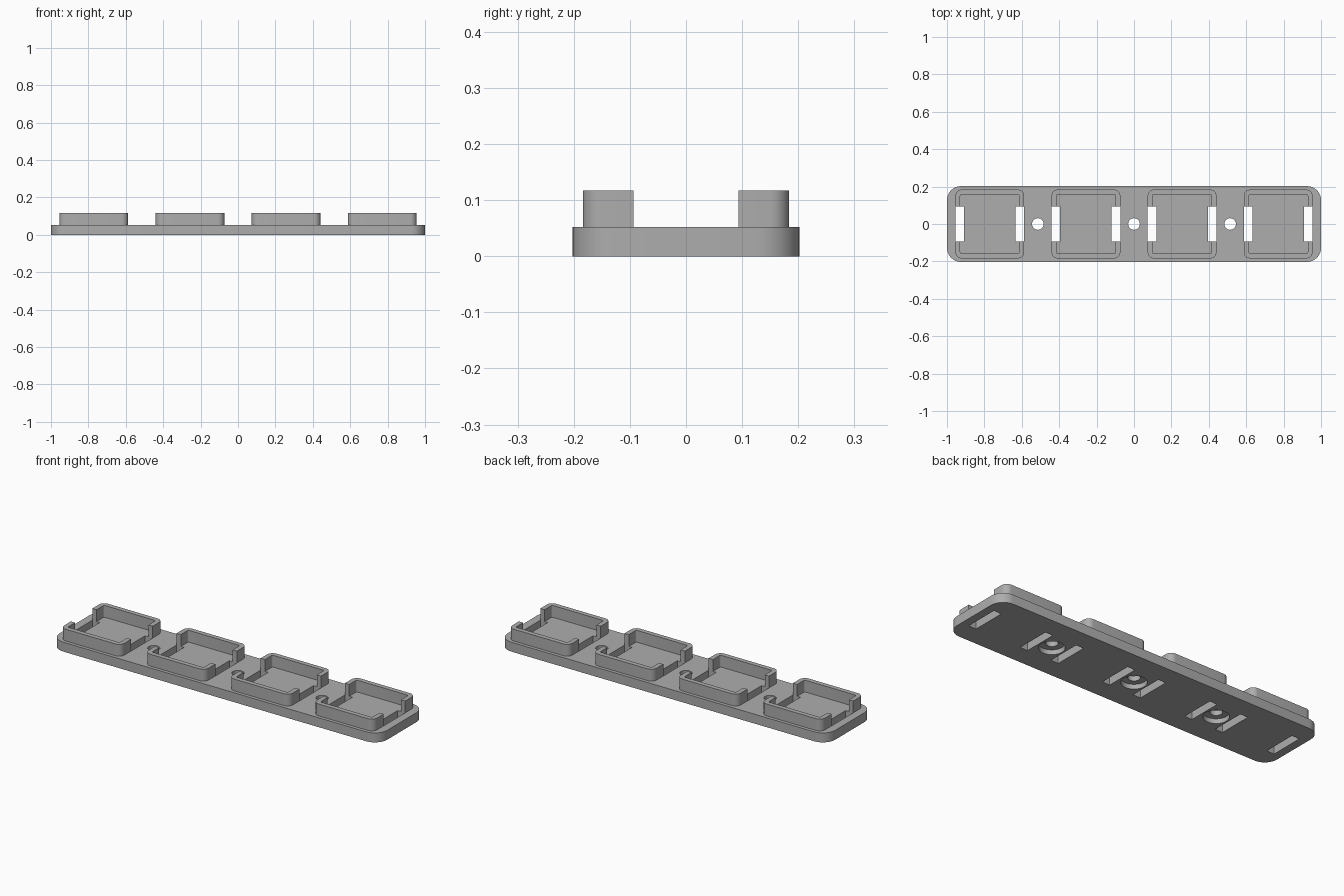
import bpy, bmesh, math

if "Cube" in bpy.data.objects:
    bpy.data.objects.remove(bpy.data.objects["Cube"])

PLATE_TOP, RIM_TOP = 0.052, 0.117
TRAYS = (-0.771, -0.257, 0.257, 0.771)
HOLES = (-0.514, 0.0, 0.514)

grey = bpy.data.materials.new("grey_plastic")
grey.diffuse_color = (0.42, 0.42, 0.42, 1)
grey.use_nodes = True
grey.node_tree.nodes["Principled BSDF"].inputs["Base Color"].default_value = grey.diffuse_color


def rounded_rect(cx, hx, hy, r, n=8):
    """Outline of a rectangle with rounded corners."""
    pts = []
    for k, (sx, sy) in enumerate(((1, 1), (-1, 1), (-1, -1), (1, -1))):
        for i in range(n + 1):
            a = math.pi / 2 * (k + i / n)
            pts.append((cx + sx * (hx - r) + r * math.cos(a),
                        sy * (hy - r) + r * math.sin(a)))
    return pts


def circle(cx, r, n=32):
    return [(cx + r * math.cos(2 * math.pi * i / n), r * math.sin(2 * math.pi * i / n))
            for i in range(n)]


def box(cx, hx, hy):
    return [(cx + hx, hy), (cx - hx, hy), (cx - hx, -hy), (cx + hx, -hy)]


def prism(name, outlines, z0, z1):
    """Closed prisms, one per outline, in a single object."""
    bm = bmesh.new()
    for pts in outlines:
        low = [bm.verts.new((x, y, z0)) for x, y in pts]
        high = [bm.verts.new((x, y, z1)) for x, y in pts]
        bm.faces.new(low[::-1])
        bm.faces.new(high)
        for i in range(len(pts)):
            j = (i + 1) % len(pts)
            bm.faces.new((low[i], low[j], high[j], high[i]))
    me = bpy.data.meshes.new(name)
    bm.to_mesh(me)
    bm.free()
    me.materials.append(grey)
    ob = bpy.data.objects.new(name, me)
    bpy.context.collection.objects.link(ob)
    return ob


def cut(ob, cutter):
    """Subtract the cutter, apply, and delete the cutter."""
    cutter.hide_render = True
    mod = ob.modifiers.new("cut", 'BOOLEAN')
    mod.operation, mod.solver, mod.object = 'DIFFERENCE', 'EXACT', cutter
    bpy.context.view_layer.objects.active = ob
    bpy.ops.object.modifier_apply(modifier=mod.name)
    bpy.data.objects.remove(cutter)


def smooth(ob):
    bpy.ops.object.select_all(action='DESELECT')
    ob.select_set(True)
    bpy.context.view_layer.objects.active = ob
    bpy.ops.object.shade_smooth_by_angle(angle=math.radians(30))


# Base plate with end slots, screw holes and wide recesses underneath
plate = prism("base_plate", [rounded_rect(0, 1.0, 0.2025, 0.075)], 0, PLATE_TOP)
slots = [box(c + s * 0.161, 0.023, 0.094) for c in TRAYS for s in (-1, 1)]
cut(plate, prism("slot_cutter", slots, -0.1, 0.2))
cut(plate, prism("hole_cutter", [circle(c, 0.031) for c in HOLES], -0.1, 0.2))
cut(plate, prism("recess_cutter", [circle(c, 0.064) for c in HOLES], -0.1, 0.026))
smooth(plate)

# Square tray rims, open in the middle of both ends
for i, c in enumerate(TRAYS):
    rim = prism(f"tray_rim_{i + 1}", [rounded_rect(c, 0.184, 0.184, 0.034)],
                PLATE_TOP, RIM_TOP)
    cut(rim, prism("inside_cutter", [rounded_rect(c, 0.158, 0.158, 0.008, 4)], 0, 0.2))
    cut(rim, prism("opening_cutter", [box(c, 0.3, 0.094)], 0, 0.2))
    smooth(rim)
